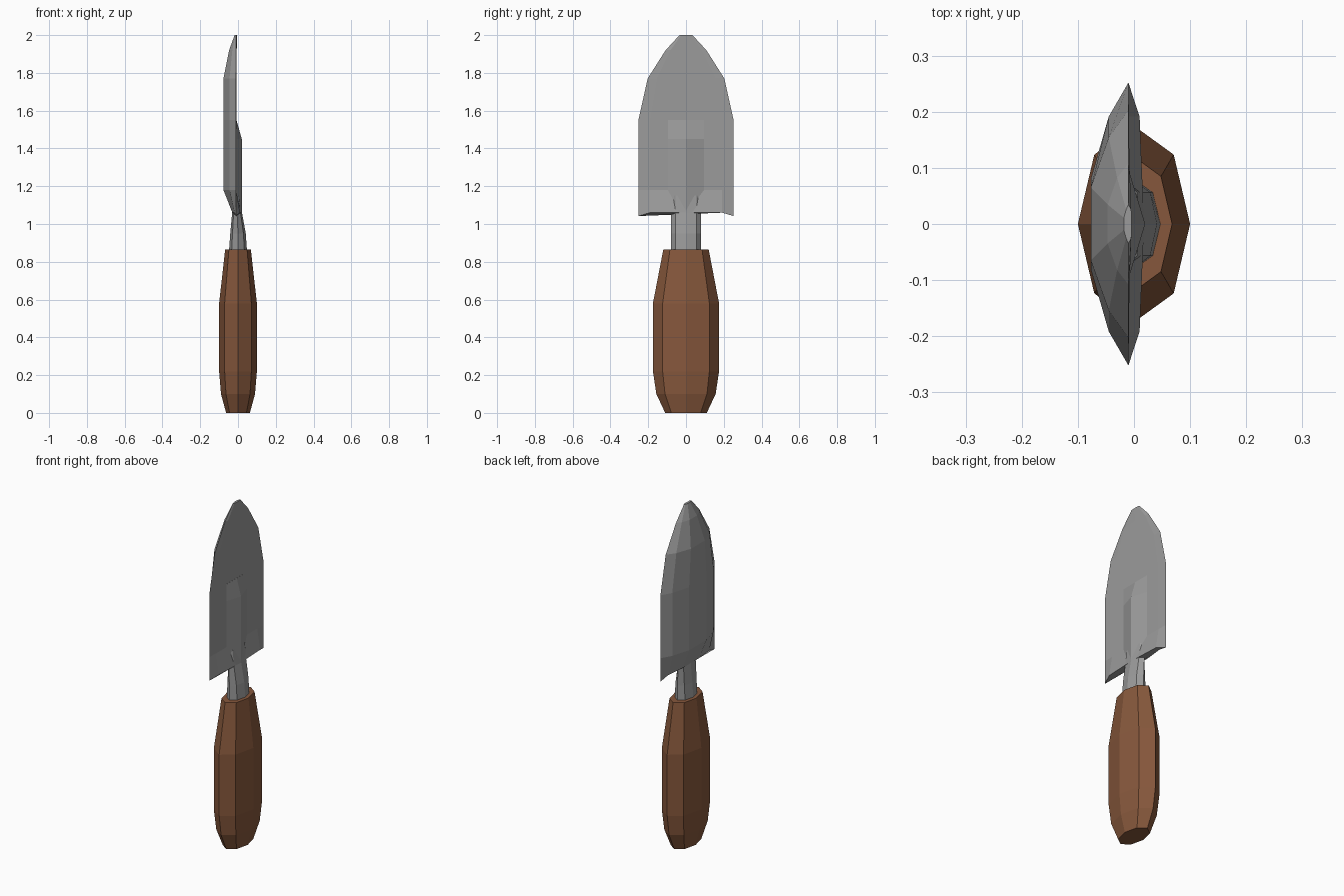
import bpy, bmesh, math

if "Cube" in bpy.data.objects:
    bpy.data.objects.remove(bpy.data.objects["Cube"])


def material(name, color):
    m = bpy.data.materials.new(name)
    m.diffuse_color = (*color, 1)
    m.use_nodes = True
    m.node_tree.nodes["Principled BSDF"].inputs["Base Color"].default_value = m.diffuse_color
    return m


steel = material("grey steel", (0.33, 0.33, 0.33))
wood = material("brown wood", (0.24, 0.097, 0.045))


def loft(name, rings, mat):
    """Join equal-length rings of points into a closed, flat-shaded solid."""
    bm = bmesh.new()
    loops = [[bm.verts.new(p) for p in ring] for ring in rings]
    n = len(loops[0])
    for a, b in zip(loops, loops[1:]):
        for i in range(n):
            j = (i + 1) % n
            bm.faces.new((a[i], a[j], b[j], b[i]))
    bm.faces.new(loops[0][::-1])
    bm.faces.new(loops[-1])
    bmesh.ops.recalc_face_normals(bm, faces=bm.faces)
    me = bpy.data.meshes.new(name)
    bm.to_mesh(me)
    bm.free()
    me.materials.append(mat)
    ob = bpy.data.objects.new(name, me)
    bpy.context.collection.objects.link(ob)
    return ob


def octagon(z, cx, rx, ry):
    return [(cx + rx * math.cos(i * math.pi / 4),
             ry * math.sin(i * math.pi / 4), z) for i in range(8)]


# wooden grip: (z, x radius, y radius)
loft("handle", [octagon(z, 0, rx, ry) for z, rx, ry in (
    (0, 0.063, 0.11), (0.1, 0.09, 0.157), (0.22, 0.1, 0.175),
    (0.58, 0.1, 0.175), (0.865, 0.068, 0.12))], wood)

# steel neck running into the blade
loft("shank", [octagon(z, cx, rx, 0.08) for z, cx, rx in (
    (0.8, 0, 0.048), (0.865, 0, 0.047), (0.95, 0, 0.041),
    (1.06, -0.005, 0.026), (1.15, -0.012, 0.024))], steel)


# blade: nearly flat front, faceted convex back
def blade_ring(z, w, front, side, edge, mid, back, drop=0):
    half = [(side, 0.76 * w, z), (edge, w, z - drop),
            (mid, 0.76 * w, z), (back, 0.32 * w, z)]
    return [(front, 0, z)] + half + [(x, -y, h) for x, y, h in half[::-1]]


loft("blade", [blade_ring(*r) for r in (
    (1.06, 0.252, 0.018, 0.01, -0.01, -0.018, -0.03, 0.018),
    (1.18, 0.252, -0.009, -0.009, -0.01, -0.045, -0.077),
    (1.55, 0.252, -0.009, -0.009, -0.01, -0.045, -0.077),
    (1.77, 0.203, -0.009, -0.009, -0.01, -0.045, -0.077),
    (1.92, 0.108, -0.007, -0.007, -0.01, -0.03, -0.047),
    (2.0, 0.034, -0.004, -0.005, -0.01, -0.014, -0.018))], steel)

# raised ridge on the blade front, sloping off at its upper end
loft("blade_ridge", [[(-0.03, -0.095, z), (-0.009, -0.095, z), (x, 0, z),
                      (-0.009, 0.095, z), (-0.03, 0.095, z)]
                     for z, x in ((1.065, 0.02), (1.45, 0.02), (1.55, -0.008))], steel)
